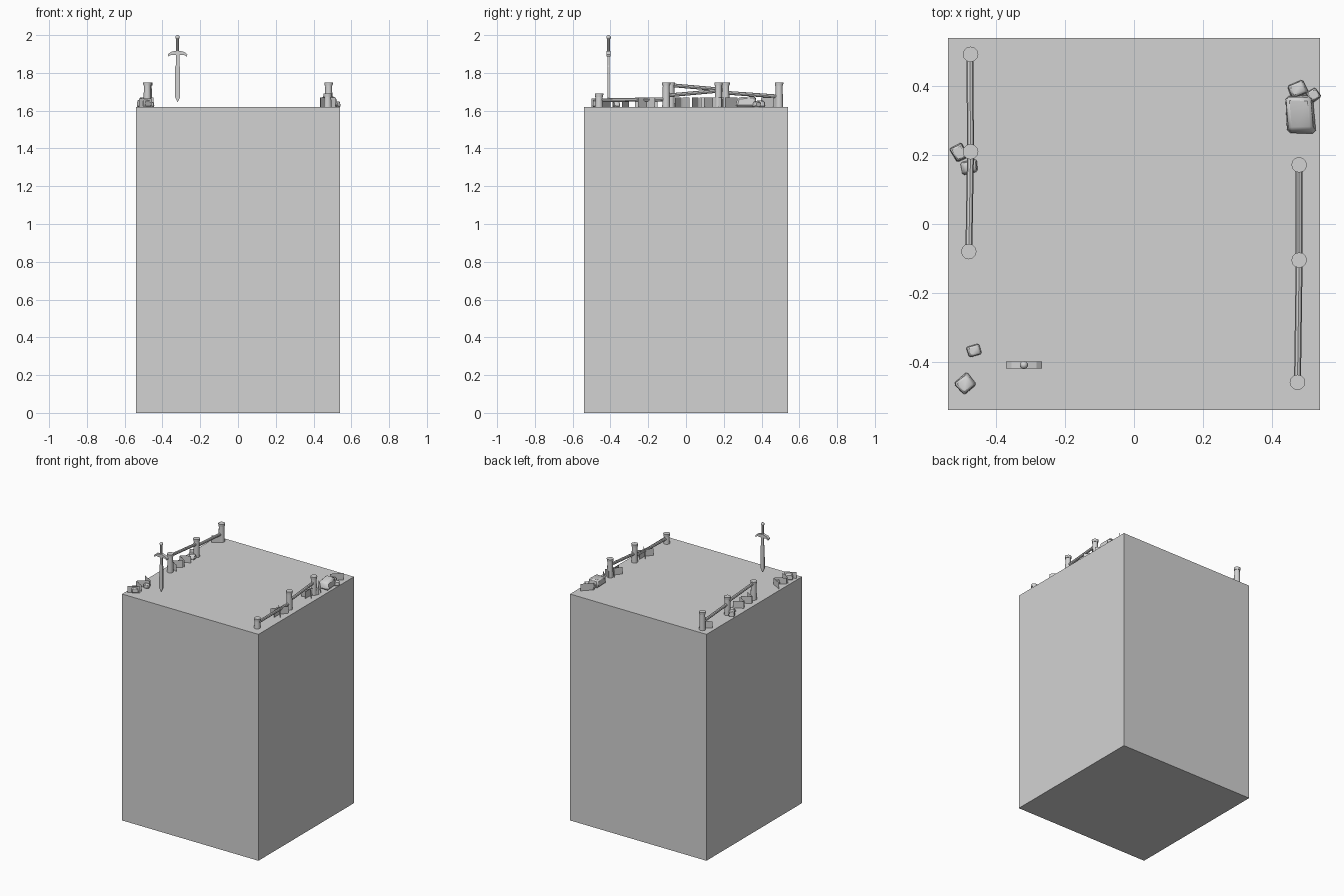
import bpy, bmesh, math, random
from mathutils import Vector

if "Cube" in bpy.data.objects:
    bpy.data.objects.remove(bpy.data.objects["Cube"])

random.seed(4)
TOP = 1.62
stone = bpy.data.materials.new("plain_grey")
stone.diffuse_color = (0.65, 0.65, 0.65, 1)
stone.use_nodes = True
stone.node_tree.nodes["Principled BSDF"].inputs["Base Color"].default_value = stone.diffuse_color


def finish(name, bm, smooth=False):
    bmesh.ops.recalc_face_normals(bm, faces=bm.faces)
    me = bpy.data.meshes.new(name)
    bm.to_mesh(me)
    bm.free()
    me.materials.append(stone)
    ob = bpy.data.objects.new(name, me)
    bpy.context.collection.objects.link(ob)
    for p in me.polygons:
        p.use_smooth = smooth
    if smooth:
        bpy.ops.object.select_all(action='DESELECT')
        ob.select_set(True)
        bpy.context.view_layer.objects.active = ob
        bpy.ops.object.shade_smooth_by_angle(angle=math.radians(40))
    return ob


def tube(bm, a, b, r1, r2, sides=10):
    """Tapered cylinder between two points."""
    a, b = Vector(a), Vector(b)
    d = b - a
    m = d.to_track_quat('Z', 'Y').to_matrix().to_4x4()
    m.translation = (a + b) / 2
    bmesh.ops.create_cone(bm, cap_ends=True, segments=sides, radius1=r1,
                          radius2=r2, depth=d.length, matrix=m)


def prism(bm, outline, y, thick):
    """Extrude an x-z outline along y, centred on y."""
    f = bm.faces.new([bm.verts.new((x, y - thick / 2, z)) for x, z in outline])
    ext = bmesh.ops.extrude_face_region(bm, geom=[f])['geom']
    bmesh.ops.translate(bm, vec=(0, thick, 0),
                        verts=[v for v in ext if isinstance(v, bmesh.types.BMVert)])


# cliff block
bm = bmesh.new()
bmesh.ops.create_cube(bm, size=1)
for v in bm.verts:
    v.co = (v.co.x * 1.08, v.co.y * 1.08, (v.co.z + 0.5) * TOP)
finish("ground_block", bm)

# fence posts: x, y, top height
posts = {"left": [(-0.475, 0.493, 1.75), (-0.475, 0.21, 1.75), (-0.48, -0.08, 1.75)],
         "right": [(0.48, 0.172, 1.75), (0.48, -0.105, 1.75), (0.475, -0.46, 1.69)]}
for side, row in posts.items():
    for x, y, z in row:
        bm = bmesh.new()
        tube(bm, (x, y, TOP), (x, y, z - 0.018), 0.021, 0.018, 12)
        tube(bm, (x, y, z - 0.018), (x, y, z), 0.021, 0.0225, 12)
        finish(side + "_fence_post", bm, True)

# rails
rails = {"left": [((-0.477, 0.493, 1.675), (-0.475, 0.21, 1.695)),
                  ((-0.475, 0.21, 1.71), (-0.48, -0.08, 1.735))],
         "right": [((0.48, 0.172, 1.705), (0.48, -0.105, 1.68)),
                   ((0.48, -0.105, 1.66), (0.475, -0.46, 1.655))]}
for side, row in rails.items():
    for a, b in row:
        bm = bmesh.new()
        tube(bm, a, b, 0.010, 0.010, 8)
        finish(side + "_fence_rail", bm, True)

# rocks: centre x, y, half sizes x, y, height, turn
rocks = [(0.482, 0.32, 0.046, 0.062, 0.055, 0.05), (0.475, 0.392, 0.027, 0.022, 0.035, 0.4),
         (0.522, 0.375, 0.018, 0.018, 0.03, 0.6), (-0.508, 0.207, 0.022, 0.026, 0.04, 0.5),
         (-0.478, 0.165, 0.025, 0.02, 0.03, 0.2), (-0.465, -0.368, 0.022, 0.018, 0.03, 0.3),
         (-0.49, -0.465, 0.028, 0.026, 0.04, 0.7)]
for x, y, sx, sy, h, turn in rocks:
    bm = bmesh.new()
    bmesh.ops.create_cube(bm, size=2)
    c, s = math.cos(turn), math.sin(turn)
    for v in bm.verts:
        k = random.uniform(0.85, 1.05) * (0.8 if v.co.z > 0 else 1)
        px, py = v.co.x * sx * k, v.co.y * sy * k
        top = h * random.uniform(0.85, 1.05)
        v.co = (x + px * c - py * s, y + px * s + py * c, TOP + (top if v.co.z > 0 else 0))
    bmesh.ops.bevel(bm, geom=list(bm.edges), offset=min(sx, h) * 0.2, segments=1,
                    affect='EDGES')
    finish("rock", bm, True)

# upright grass cards: x, y, half width, height, turn
cards = []
for i, y in enumerate((-0.04, 0.0, 0.05, 0.09)):
    cards.append((-0.48, y, 0.036, 0.05, 0.5 if i % 2 else -0.5))
for i, y in enumerate((-0.32, -0.37, -0.42, -0.48)):
    cards.append((-0.49, y, 0.04, 0.045, 0.5 if i % 2 else -0.5))
cards.append((-0.49, 0.46, 0.035, 0.05, 0.6))
for y in (-0.21, 0.14):
    for turn in (0.9, 1.57, 2.3):
        cards.append((0.475, y, 0.06, 0.05, turn))
for i, y in enumerate((0.24, 0.43)):
    cards.append((0.48, y, 0.045, 0.05, 0.8 if i else -0.8))
bm = bmesh.new()
for x, y, w, h, turn in cards:
    dx, dy = w * math.cos(turn), w * math.sin(turn)
    bm.faces.new([bm.verts.new(p) for p in (
        (x - dx, y - dy, TOP), (x + dx, y + dy, TOP),
        (x + dx, y + dy, TOP + h), (x - dx, y - dy, TOP + h))])
finish("grass_cards", bm)

# sword
SX, SY = -0.32, -0.41
bm = bmesh.new()
half = [(0.0, 1.645), (0.014, 1.672), (0.0125, 1.832), (0.009, 1.84), (0.009, 1.90)]
prism(bm, [(SX + x, z) for x, z in half] + [(SX - x, z) for x, z in half[:0:-1]], SY, 0.009)
finish("sword_blade", bm)
bm = bmesh.new()
upper = [(-0.052, 1.897), (-0.036, 1.911), (-0.012, 1.917),
         (0.012, 1.917), (0.036, 1.911), (0.052, 1.897)]
lower = [(0.048, 1.886), (0.034, 1.896), (0.012, 1.894),
         (-0.012, 1.894), (-0.034, 1.896), (-0.048, 1.886)]
prism(bm, [(SX + x, z) for x, z in upper + lower], SY, 0.02)
finish("sword_guard", bm)
bm = bmesh.new()
tube(bm, (SX, SY, 1.91), (SX, SY, 1.98), 0.008, 0.007, 8)
finish("sword_grip", bm, True)
bm = bmesh.new()
bmesh.ops.create_uvsphere(bm, u_segments=10, v_segments=6, radius=0.012)
bmesh.ops.translate(bm, verts=bm.verts, vec=(SX, SY, 1.988))
finish("sword_pommel", bm, True)
